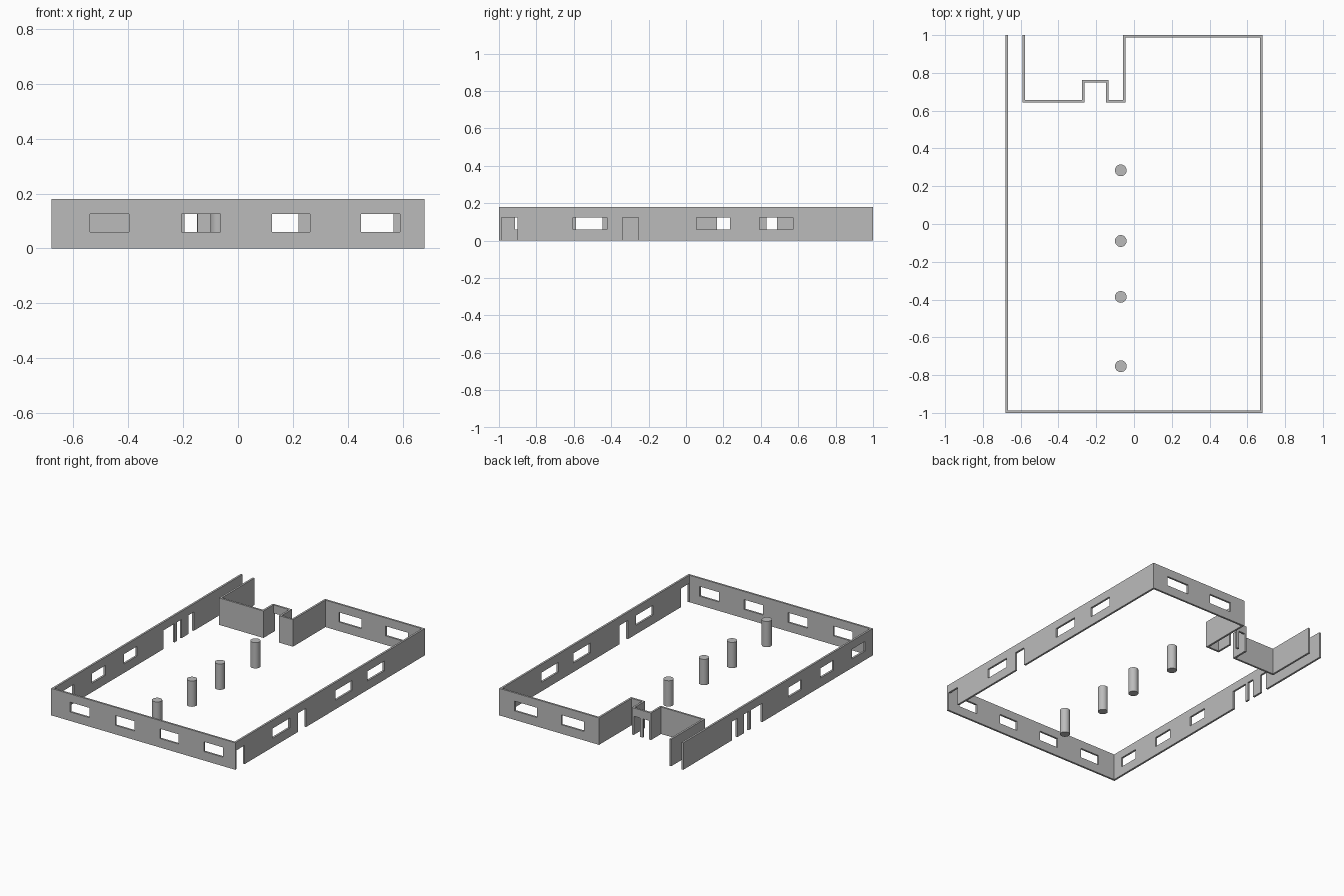
import bpy, bmesh
from mathutils import Vector

if "Cube" in bpy.data.objects:
    bpy.data.objects.remove(bpy.data.objects["Cube"])

H = 0.18       # wall height
T = 0.013      # wall thickness
SILL, HEAD = 0.06, 0.125

mat = bpy.data.materials.new("plain_grey")
mat.diffuse_color = (0.5, 0.5, 0.5, 1)
mat.use_nodes = True
mat.node_tree.nodes["Principled BSDF"].inputs["Base Color"].default_value = mat.diffuse_color


def make_object(name, bm):
    bmesh.ops.recalc_face_normals(bm, faces=bm.faces[:])
    me = bpy.data.meshes.new(name)
    bm.to_mesh(me)
    bm.free()
    me.materials.append(mat)
    ob = bpy.data.objects.new(name, me)
    bpy.context.collection.objects.link(ob)
    return ob


# Outer wall line, counter-clockwise, interior on the left
path = [(-0.68, 1), (-0.68, -1), (0.68, -1), (0.68, 1), (-0.058, 1),
        (-0.058, 0.657), (-0.135, 0.657), (-0.135, 0.763), (-0.276, 0.763),
        (-0.276, 0.657), (-0.578, 0.657), (-0.578, 1)]
pts = [Vector(p) for p in path]


def left(a, b):
    d = (b - a).normalized()
    return Vector((-d.y, d.x)) * T


inner = []
for i, p in enumerate(pts):
    off = Vector((0, 0))
    if i > 0:
        off += left(pts[i - 1], p)
    if i < len(pts) - 1:
        off += left(p, pts[i + 1])
    inner.append(p + off)

# Walls: one thin folded strip
bm = bmesh.new()
rings = []
for o, n in zip(pts, inner):
    rings.append([bm.verts.new((q.x, q.y, z)) for q, z in
                  ((o, 0), (n, 0), (n, H), (o, H))])
for a, b in zip(rings, rings[1:]):
    for k in range(4):
        m = (k + 1) % 4
        bm.faces.new((a[k], a[m], b[m], b[k]))
bm.faces.new(rings[0])
bm.faces.new(rings[-1][::-1])
walls = make_object("walls", bm)

# Openings: (axis along wall, fixed coordinate, start, end, bottom)
DOOR = -0.03
openings = []
for a, b in ((-0.54, -0.398), (-0.205, -0.063), (0.124, 0.262), (0.449, 0.591)):
    openings.append(("x", -0.9935, a, b, SILL))          # front windows
for a, b in ((0.055, 0.221), (0.40, 0.566)):
    openings.append(("x", 0.9935, a, b, SILL))           # back windows
for a, b in ((-0.605, -0.423), (0.057, 0.234), (0.394, 0.572)):
    openings.append(("y", 0.6735, a, b, SILL))           # right windows
for a, b in ((-0.986, -0.90), (-0.34, -0.253)):
    openings.append(("y", 0.6735, a, b, DOOR))           # right doors
for a, b in ((-0.915, -0.78), (-0.587, -0.447), (-0.25, -0.112)):
    openings.append(("y", -0.6735, a, b, SILL))          # left windows
for a, b in ((0.166, 0.283), (0.309, 0.357), (0.43, 0.486)):
    openings.append(("y", -0.6735, a, b, DOOR))          # left doors
for a, b in ((-0.262, -0.215), (-0.195, -0.149)):
    openings.append(("x", 0.7565, a, b, DOOR))           # porch doors

bm = bmesh.new()
for axis, c, a, b, z0 in openings:
    mid, size, dep = (a + b) / 2, b - a, 0.022
    ctr = (mid, c) if axis == "x" else (c, mid)
    dims = (size, dep) if axis == "x" else (dep, size)
    r = bmesh.ops.create_cube(bm, size=1)
    for v in r["verts"]:
        v.co = Vector((ctr[0] + v.co.x * dims[0], ctr[1] + v.co.y * dims[1],
                       (z0 + HEAD) / 2 + v.co.z * (HEAD - z0)))
cutter = make_object("opening_cutter", bm)
cutter.hide_render = True

mod = walls.modifiers.new("openings", "BOOLEAN")
mod.operation = "DIFFERENCE"
mod.solver = "EXACT"
mod.object = cutter
bpy.context.view_layer.objects.active = walls
bpy.ops.object.modifier_apply(modifier=mod.name)
bpy.data.objects.remove(cutter, do_unlink=True)

# Row of round columns
for i, y in enumerate((0.284, -0.09, -0.386, -0.753)):
    bpy.ops.mesh.primitive_cylinder_add(vertices=32, radius=0.031, depth=0.172,
                                        location=(-0.07, y, 0.086))
    col = bpy.context.object
    col.name = f"column_{i + 1}"
    col.data.materials.append(mat)
    bpy.ops.object.shade_smooth_by_angle()
